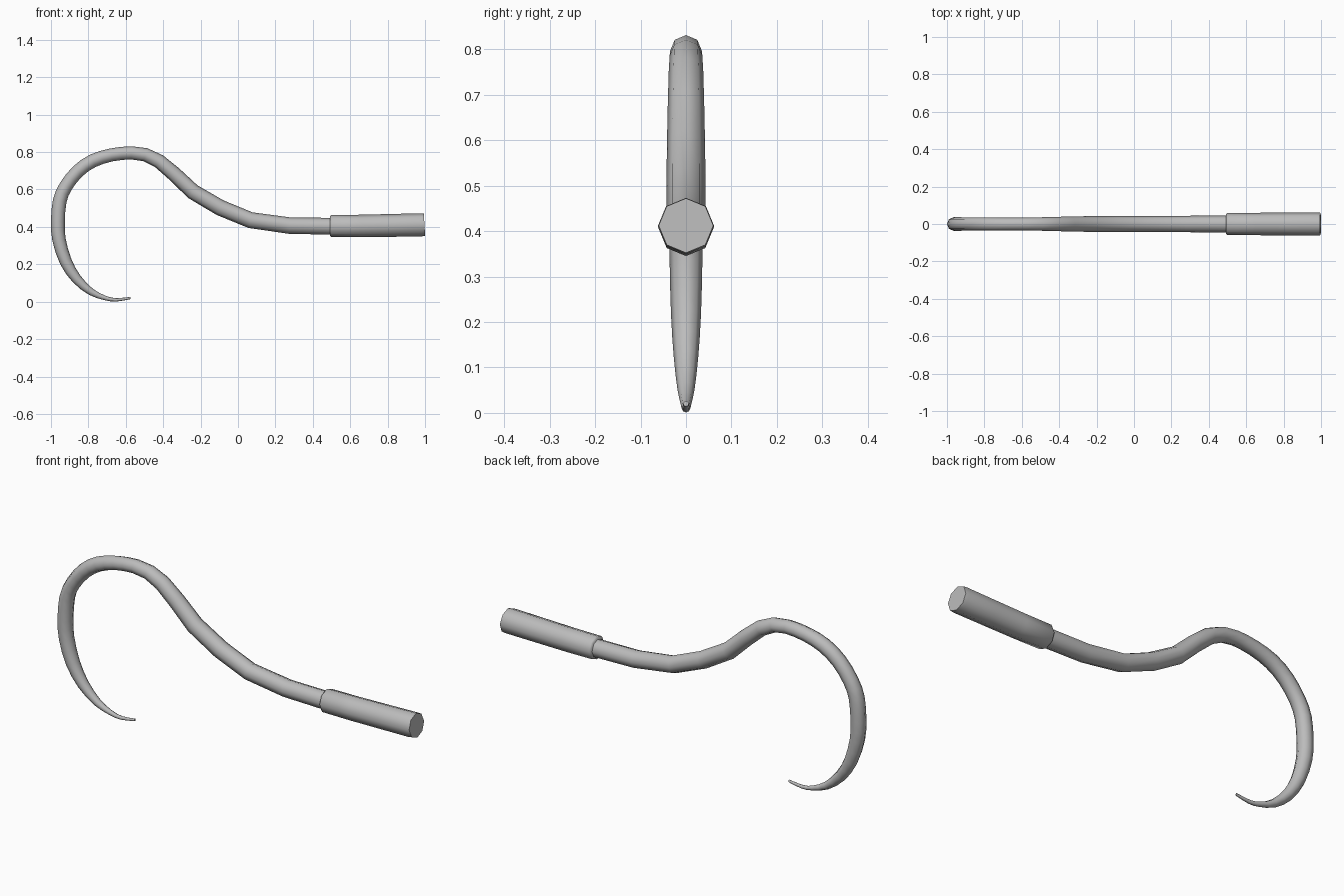
import bpy
import bmesh
import math
from mathutils import Vector

default_cube = bpy.data.objects.get("Cube")
if default_cube:
    bpy.data.objects.remove(default_cube, do_unlink=True)

SIDES = 8


def make_material(name, color):
    material = bpy.data.materials.new(name)
    material.use_nodes = True
    material.diffuse_color = color
    shader = material.node_tree.nodes["Principled BSDF"]
    shader.inputs["Base Color"].default_value = color
    shader.inputs["Roughness"].default_value = 0.6
    return material


def catmull_rom(a, b, c, d, t):
    """Point between b and c on a smooth curve through all four."""
    return 0.5 * (2 * b + (c - a) * t + (2 * a - 5 * b + 4 * c - d) * t**2
                  + (3 * b - a - 3 * c + d) * t**3)


def refine(stations, last):
    """Add a middle station to every span before the given index."""
    result = []
    for i, here in enumerate(stations):
        result.append(here)
        if i < last:
            before = stations[max(i - 1, 0)]
            result.append(catmull_rom(before, here, stations[i + 1],
                                      stations[i + 2], 0.5))
    return result


def sweep(name, stations, material):
    """Octagonal tube along (x, z, radius) stations in the middle plane."""
    bm = bmesh.new()
    side = Vector((0, 1, 0))
    rings = []
    for i, (x, z, radius) in enumerate(stations):
        ahead = stations[min(i + 1, len(stations) - 1)]
        behind = stations[max(i - 1, 0)]
        tangent = Vector((ahead[0] - behind[0], 0, ahead[1] - behind[1]))
        normal = tangent.normalized().cross(side)
        ring = []
        for k in range(SIDES):
            angle = math.tau * k / SIDES
            offset = normal * math.cos(angle) + side * math.sin(angle)
            ring.append(bm.verts.new(Vector((x, 0, z)) + offset * radius))
        rings.append(ring)
    for first, second in zip(rings, rings[1:]):
        for k in range(SIDES):
            n = (k + 1) % SIDES
            bm.faces.new((first[k], first[n], second[n], second[k]))
    bm.faces.new(rings[0])
    bm.faces.new(rings[-1])
    bmesh.ops.recalc_face_normals(bm, faces=bm.faces)
    mesh = bpy.data.meshes.new(name)
    bm.to_mesh(mesh)
    bm.free()
    mesh.materials.append(material)
    obj = bpy.data.objects.new(name, mesh)
    bpy.context.collection.objects.link(obj)
    bpy.ops.object.select_all(action="DESELECT")
    obj.select_set(True)
    bpy.context.view_layer.objects.active = obj
    bpy.ops.object.shade_smooth_by_angle(angle=math.radians(60))
    return obj


grey = make_material("plain grey", (0.5, 0.5, 0.5, 1))

# Tapered hook running from its thin tip, over the crest, to the straight stem
hook_path = [Vector(p) for p in (
    (-.575, .02, .006), (-.65, .01, .009), (-.71, .02, .012),
    (-.786, .053, .019), (-.864, .123, .027), (-.922, .217, .033),
    (-.957, .332, .036), (-.963, .428, .037), (-.953, .54, .037),
    (-.92, .618, .036), (-.856, .698, .036), (-.775, .754, .036),
    (-.676, .785, .035), (-.57, .796, .035), (-.495, .786, .036),
    (-.422, .751, .038), (-.34, .682, .04), (-.241, .588, .042),
    (-.096, .503, .043), (.067, .436, .043), (.275, .407, .044),
    (.52, .403, .045))]
sweep("hook_and_stem", refine(hook_path, 13), grey)

# Thicker grip that sleeves the end of the stem and lifts slightly
grip_path = [Vector(p) for p in (
    (.493, .405, .054), (.5, .405, .059), (.65, .405, .06),
    (.82, .408, .061), (.98, .411, .062), (.997, .412, .06))]
sweep("grip", grip_path, grey)
